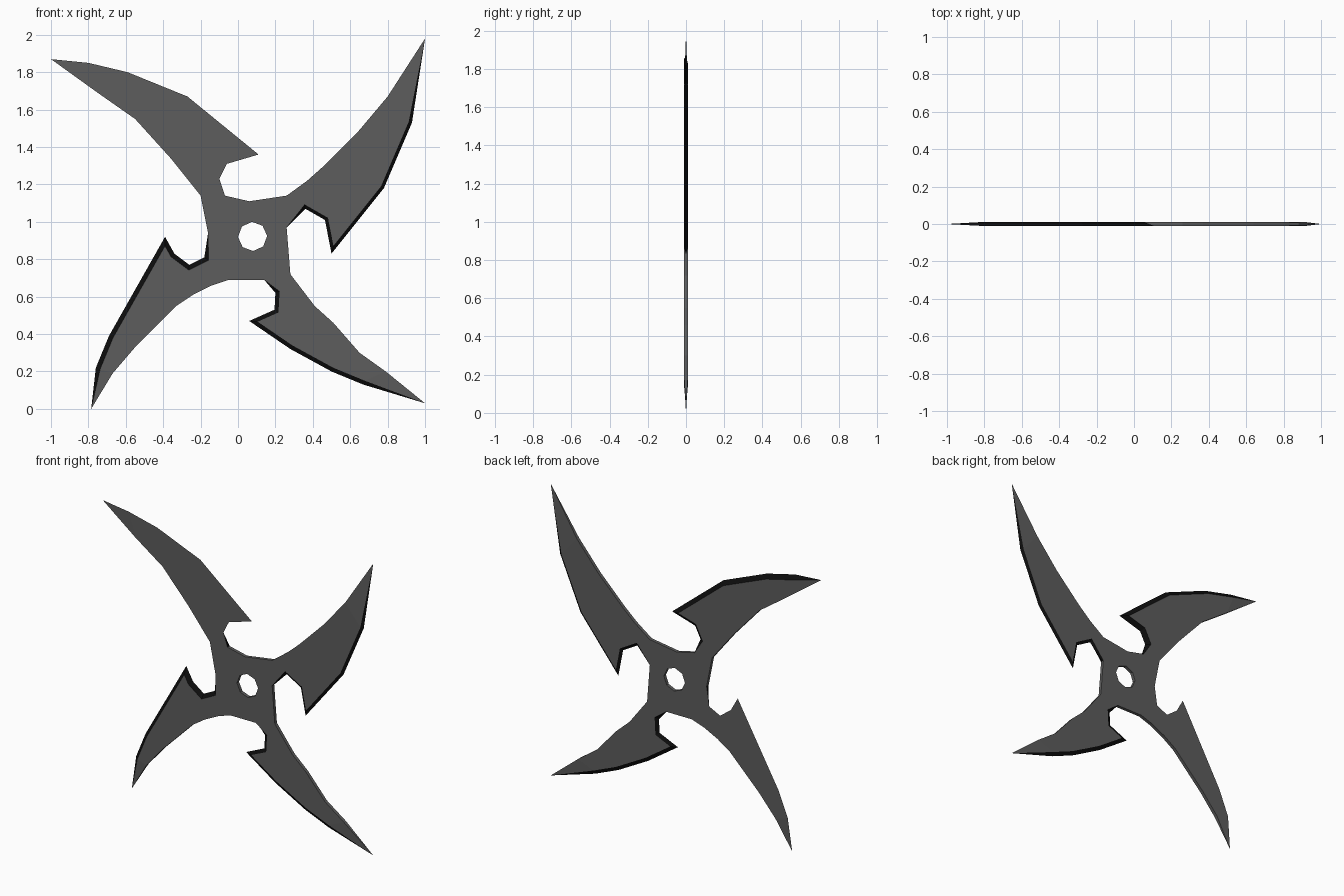
import bpy, bmesh, math
from mathutils import Vector

if "Cube" in bpy.data.objects:
    bpy.data.objects.remove(bpy.data.objects["Cube"])

T = 0.011  # half thickness of the plate

# Each blade, clockwise from the front: back of blade (hub to tip), ground edge
# (after tip, round the hook), bevel width on front and back
BLADES = [
    ([(-.16, .94), (-.20, 1.14), (-.36, 1.34), (-.55, 1.55), (-.75, 1.69), (-1, 1.87)],
     [(-.80, 1.85), (-.59, 1.80), (-.27, 1.67), (.11, 1.36), (-.06, 1.31), (-.10, 1.23)], 0, .028),
    ([(-.07, 1.14), (.06, 1.11), (.26, 1.14), (.37, 1.22), (.46, 1.30), (.64, 1.48), (.80, 1.67), (1, 1.98)],
     [(.93, 1.53), (.78, 1.18), (.50, .83), (.465, 1.01), (.36, 1.07)], .018, .018),
    ([(.26, .97), (.28, .72), (.41, .55), (.51, .46), (.65, .30), (.79, .20), (1, .03)],
     [(.67, .13), (.50, .20), (.28, .32), (.06, .47), (.195, .53), (.20, .62)], .022, .024),
    ([(.14, .69), (-.05, .69), (-.14, .66), (-.24, .61), (-.33, .55), (-.55, .33), (-.67, .19), (-.785, 0)],
     [(-.76, .22), (-.69, .39), (-.39, .92), (-.34, .83), (-.26, .77), (-.18, .81)], .024, 0),
]

# Flatten to one outline: (point, kind, front width, back width)
outline = []
for spine, edge, wf, wb in BLADES:
    outline += [(Vector(p), 'spine', 0, 0) for p in spine[:-1]]
    outline.append((Vector(spine[-1]), 'tip', wf, wb))
    outline += [(Vector(p), 'edge', wf, wb) for p in edge]
N = len(outline)


def inset(i, w):
    """Outline point i moved inward by w with a limited mitre."""
    p = outline[i][0]
    a = (p - outline[i - 1][0]).normalized()
    b = (outline[(i + 1) % N][0] - p).normalized()
    na, nb = Vector((a.y, -a.x)), Vector((b.y, -b.x))
    n = (na + nb).normalized()
    return p + n * min(w / max(n.dot(na), .01), 2.6 * w)


bm = bmesh.new()
front, mid, back = [], [], []
for i, (p, kind, wf, wb) in enumerate(outline):
    if kind == 'tip':
        ys = (0, 0, 0)
    else:
        ys = (-T, 0, T)
        if kind == 'edge' and wf == 0:
            ys = (-T, -T, T)
        elif kind == 'edge' and wb == 0:
            ys = (-T, T, T)
    f, b = (inset(i, wf), inset(i, wb)) if kind == 'edge' else (p, p)
    for ring, q, y in zip((front, mid, back), (f, p, b), ys):
        ring.append(bm.verts.new((q.x, y, q.y)))

# Octagonal centre hole
hole = [[bm.verts.new((.078 + .078 * math.cos(a), y, .922 + .078 * math.sin(a)))
         for a in [math.radians(45 * k + 2) for k in range(8)]] for y in (-T, T)]

# Front and back faces with the hole left open
for ring, hring, s in ((front, hole[0], -1), (back, hole[1], 1)):
    edges = [bm.edges.new((r[k - 1], r[k])) for r in (ring, hring) for k in range(len(r))]
    bmesh.ops.triangle_fill(bm, edges=edges, use_beauty=True, normal=(0, s, 0))

# Rim walls and ground bevels
for k in range(N):
    ground = 'edge' in (outline[k][1], outline[k - 1][1]) and outline[k - 1][1] != 'spine'
    for u, v in ((front, mid), (mid, back)):
        face = bm.faces.new((u[k - 1], u[k], v[k], v[k - 1]))
        face.material_index = 1 if ground else 0
for k in range(8):
    bm.faces.new((hole[0][k - 1], hole[0][k], hole[1][k], hole[1][k - 1]))

bmesh.ops.remove_doubles(bm, verts=bm.verts[:], dist=1e-4)
bmesh.ops.recalc_face_normals(bm, faces=bm.faces[:])
mesh = bpy.data.meshes.new("throwing_star")
bm.to_mesh(mesh)
bm.free()

# Dark steel body, black ground edges
for name, c in (("steel", .11), ("ground_edge", .004)):
    m = bpy.data.materials.new(name)
    m.diffuse_color = (c, c, c, 1)
    m.use_nodes = True
    m.node_tree.nodes["Principled BSDF"].inputs["Base Color"].default_value = m.diffuse_color
    mesh.materials.append(m)
bpy.context.collection.objects.link(bpy.data.objects.new("throwing_star", mesh))
